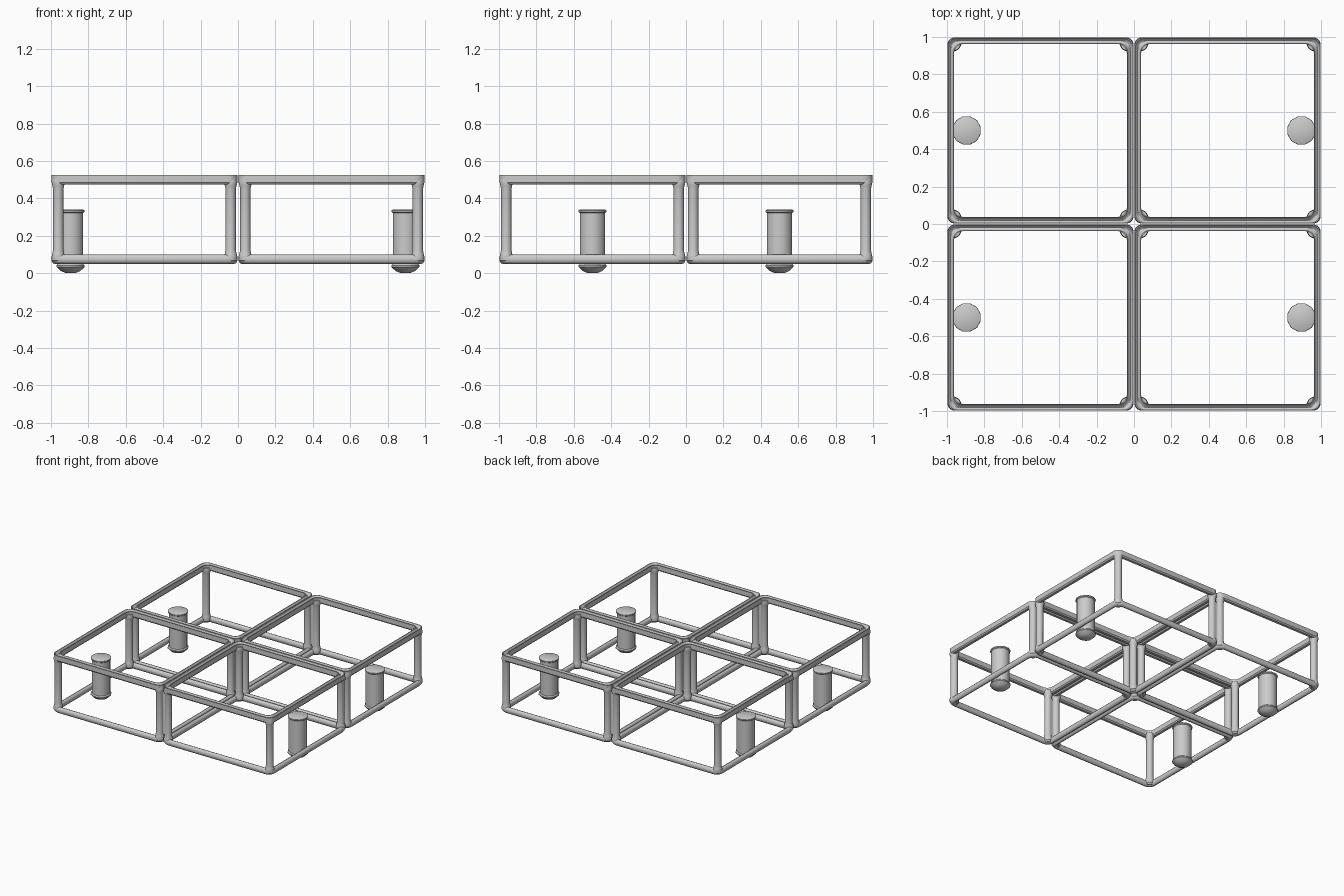
import bpy, bmesh
from math import sin, cos, pi, radians

if "Cube" in bpy.data.objects:
    bpy.data.objects.remove(bpy.data.objects["Cube"])

H = 0.498            # half size of one tray frame
W = 0.036            # rail width


def finish(bm, name):
    bmesh.ops.recalc_face_normals(bm, faces=bm.faces)
    me = bpy.data.meshes.new(name)
    bm.to_mesh(me)
    bm.free()
    return me


def place(me, name, loc):
    ob = bpy.data.objects.new(name, me)
    bpy.context.collection.objects.link(ob)
    ob.location = loc
    bpy.ops.object.select_all(action='DESELECT')
    ob.select_set(True)
    bpy.context.view_layer.objects.active = ob
    bpy.ops.object.shade_smooth_by_angle(angle=radians(35))
    return ob


def skin(bm, rings, closed):
    n = len(rings[0])
    count = len(rings) if closed else len(rings) - 1
    for i in range(count):
        a, b = rings[i], rings[(i + 1) % len(rings)]
        for j in range(n):
            k = (j + 1) % n
            bm.faces.new((a[j], a[k], b[k], b[j]))


def rail_mesh(profile, name):
    """Sweep (inset, z) points round a rounded square."""
    bm = bmesh.new()
    rings = []
    for d, z in profile:
        h, r = H - d, 0.05
        ring = []
        for q in range(4):
            m = q * pi / 2 + pi / 4
            sx, sy = (1 if cos(m) > 0 else -1), (1 if sin(m) > 0 else -1)
            for s in range(7):
                a = q * pi / 2 + s * pi / 12
                ring.append(bm.verts.new((sx * (h - r) + r * cos(a), sy * (h - r) + r * sin(a), z)))
        rings.append(ring)
    skin(bm, rings, True)
    return finish(bm, name)


def lathe_mesh(profile, sides, name):
    """Turn (radius, z) points round z, with capped ends."""
    bm = bmesh.new()
    rings = [[bm.verts.new((r * cos((j + .5) * 2 * pi / sides), r * sin((j + .5) * 2 * pi / sides), z))
              for j in range(sides)] for r, z in profile]
    skin(bm, rings, False)
    bm.faces.new(rings[0])
    bm.faces.new(rings[-1])
    return finish(bm, name)


# Rounded lower rail, and upper rail with a groove along its top
lower = rail_mesh([(W / 2 - W / 2 * cos(i * pi / 6), 0.075 + 0.025 * sin(i * pi / 6)) for i in range(12)],
                  "lower_rail")
upper = rail_mesh([(0, 0.485), (0, 0.525), (0.004, 0.525), (0.010, 0.510), (0.018, 0.504),
                   (0.026, 0.510), (0.032, 0.525), (W, 0.525), (W, 0.485), (0.028, 0.475), (0.008, 0.475)],
                  "upper_rail")

# Corner post flaring into the rails
post = lathe_mesh([(0.022, 0.055), (0.034, 0.068), (0.036, 0.09), (0.032, 0.105), (0.028, 0.125),
                   (0.028, 0.45), (0.032, 0.468), (0.036, 0.485), (0.032, 0.505)], 16, "corner_post")

# Faceted peg with a small head and a domed foot
peg = lathe_mesh([(0.025, 0.0), (0.055, 0.012), (0.078, 0.034), (0.078, 0.042), (0.07, 0.05),
                  (0.07, 0.322), (0.077, 0.328), (0.077, 0.336), (0.070, 0.340)], 12, "peg")

for sx in (-1, 1):
    for sy in (-1, 1):
        tag = ("left" if sx < 0 else "right") + "_" + ("front" if sy < 0 else "back")
        cx, cy = sx * 0.5, sy * 0.5
        place(lower, "lower_rail_" + tag, (cx, cy, 0))
        place(upper, "upper_rail_" + tag, (cx, cy, 0))
        place(peg, "peg_" + tag, (sx * 0.895, cy, 0))
        for px in (-1, 1):
            for py in (-1, 1):
                place(post, "corner_post_" + tag, (cx + px * 0.461, cy + py * 0.461, 0))
